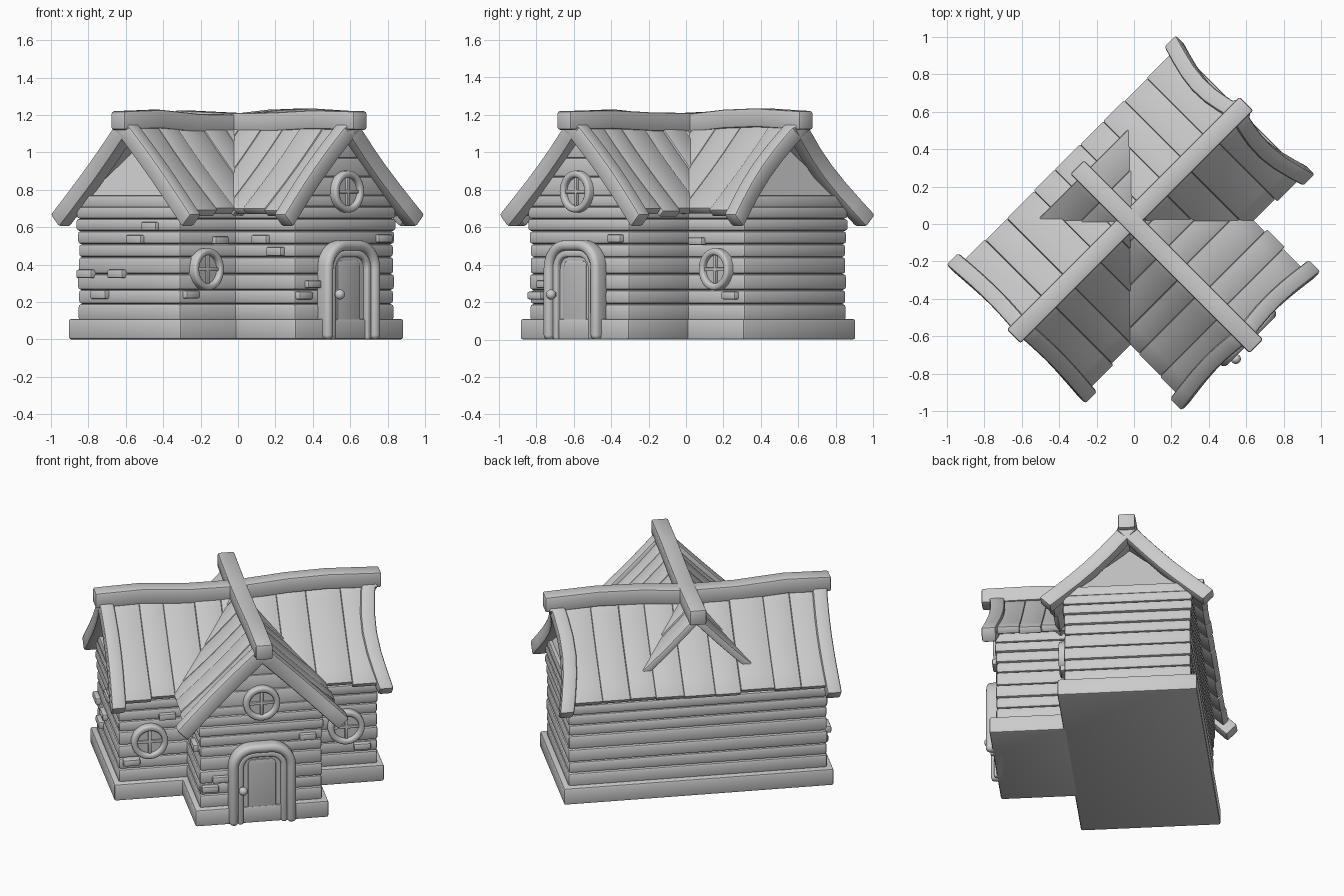
import bpy, bmesh, math, random
from mathutils import Matrix, Vector

if "Cube" in bpy.data.objects:
    bpy.data.objects.remove(bpy.data.objects["Cube"])

random.seed(4)
TURN = Matrix.Rotation(math.radians(45), 4, 'Z')   # house is built square, then turned 45 degrees
RIDGE_Y, RIDGE_Z = 0.03, 1.17
R2 = math.sqrt(2)


def finish(bm, name, bevel=0.0, segs=2):
    bmesh.ops.recalc_face_normals(bm, faces=bm.faces)
    if bevel:
        sharp = [e for e in bm.edges if len(e.link_faces) == 2 and e.calc_face_angle(0) > 0.6]
        bmesh.ops.bevel(bm, geom=sharp, offset=bevel, segments=segs, profile=0.5,
                        affect='EDGES', clamp_overlap=True)
    bm.transform(TURN)
    bmesh.ops.recalc_face_normals(bm, faces=bm.faces)
    me = bpy.data.meshes.new(name)
    bm.to_mesh(me)
    bm.free()
    ob = bpy.data.objects.new(name, me)
    bpy.context.collection.objects.link(ob)
    return ob


def add_box(bm, lo, hi):
    lo, hi = Vector(lo), Vector(hi)
    m = Matrix.Translation((lo + hi) / 2) @ Matrix.Diagonal((*(hi - lo), 1))
    bmesh.ops.create_cube(bm, size=1, matrix=m)


def box(name, lo, hi, bevel=0.01):
    bm = bmesh.new()
    add_box(bm, lo, hi)
    return finish(bm, name, bevel)


def hull(name, pts, bevel=0.0):
    bm = bmesh.new()
    vs = [bm.verts.new(p) for p in pts]
    bmesh.ops.convex_hull(bm, input=vs)
    bmesh.ops.dissolve_limit(bm, angle_limit=0.02, verts=bm.verts, edges=bm.edges)
    return finish(bm, name, bevel)


def slope_board(name, wing, side, t, s, n, bevel, bow=0.0, sag=0.0):
    """Board lying on a roof slope: t along the ridge, s down the slope, n off the slope."""
    bm = bmesh.new()
    add_box(bm, (t[0], s[0], n[0]), (t[1], s[1], n[1]))
    for k in range(1, 6):
        bmesh.ops.bisect_plane(bm, geom=bm.verts[:] + bm.edges[:] + bm.faces[:],
                               plane_co=(0, s[0] + (s[1] - s[0]) * k / 6, 0), plane_no=(0, 1, 0))
    for v in bm.verts:
        w = math.sin(math.pi * 1.1 * (v.co.y - s[0]) / (s[1] - s[0]))
        v.co.x += bow * w
        v.co.z += sag * w
    ridge = Vector((0, 1, 0)) if wing else Vector((1, 0, 0))
    out = Vector((side, 0, 0)) if wing else Vector((0, side, 0))
    down, nrm = (out - Vector((0, 0, 1))) / R2, (out + Vector((0, 0, 1))) / R2
    m = Matrix((ridge, down, nrm)).transposed().to_4x4()
    m.translation = (0, 0 if wing else RIDGE_Y, RIDGE_Z)
    bm.transform(m)
    return finish(bm, name, bevel)


def ridge_beam(name, wing, stations):
    bm = bmesh.new()
    rings = []
    for t, z in stations:
        ring = []
        for a, h in ((-.052, -.1), (.052, -.1), (.052, 0), (-.052, 0)):
            ring.append(bm.verts.new((a, t, z + h) if wing else (t, RIDGE_Y + a, z + h)))
        rings.append(ring)
    for a, b in zip(rings, rings[1:]):
        for i in range(4):
            bm.faces.new((a[i], a[(i + 1) % 4], b[(i + 1) % 4], b[i]))
    bm.faces.new(rings[0])
    bm.faces.new(rings[-1])
    return finish(bm, name, 0.012)


def arch(w, h, r, n=8):
    pts = [(-w, 0)]
    for cx, a0 in ((-w + r, 180), (w - r, 90)):
        for i in range(n + 1):
            a = math.radians(a0 - 90 * i / n)
            pts.append((cx + r * math.cos(a), h - r + r * math.sin(a)))
    return pts + [(w, 0)]


def circle(r, n=32):
    return [(r * math.cos(2 * math.pi * i / n), r * math.sin(2 * math.pi * i / n)) for i in range(n)]


def front_shape(name, outer, inner, at, y0, y1, closed, bevel=0.0):
    """Extrude a panel, or a band between two outlines, out of a front-facing wall."""
    bm = bmesh.new()
    put = lambda pts: [bm.verts.new((at[0] + x, y0, at[1] + z)) for x, z in pts]
    o = put(outer)
    if inner:
        q = put(inner)
        for i in range(len(o) if closed else len(o) - 1):
            j = (i + 1) % len(o)
            bm.faces.new((o[i], o[j], q[j], q[i]))
    else:
        bm.faces.new(o)
    ext = bmesh.ops.extrude_face_region(bm, geom=bm.faces[:])
    bmesh.ops.translate(bm, vec=(0, y1 - y0, 0), verts=[g for g in ext['geom'] if isinstance(g, bmesh.types.BMVert)])
    return finish(bm, name, bevel, 3)


# Stone footing
box('main_footing', (-.83, -.395, 0), (.83, .455, .11), .012)
box('wing_footing', (-.41, -.845, 0), (.41, -.3, .11), .012)

# Log courses of the walls
levels = [.10, .19, .265, .35, .44, .51, .58, .645, .71]
for i, (a, b) in enumerate(zip(levels, levels[1:])):
    j = random.uniform(-.006, .006)
    box(f'main_log_{i}', (-.80 - j, -.36 - j, a), (.80 + j, .42 + j, b), .016)
    box(f'wing_log_{i}', (-.38 - j, -.81 - j, a), (.38 + j, -.2, b), .016)

# Gable ends: one short course and a leaning infill on the main house, stacked planks on the wing
hull('main_gable_log', [(x, RIDGE_Y + y * w, z) for x in (-.8, .8) for y in (-1, 1)
                        for w, z in ((.39, .705), (.365, .77))], .012)
hull('main_gable_infill', [(x, RIDGE_Y + y, .765) for x in (-.78, .78) for y in (-.36, .36)]
     + [(-.62, RIDGE_Y, 1.11), (.62, RIDGE_Y, 1.11)])
rows = [.71, .77, .87, .97, 1.08]
for i, (a, b) in enumerate(zip(rows, rows[1:])):
    hull(f'wing_gable_plank_{i}', [(s * min(.38, 1.14 - z), y, z) for s in (-1, 1)
                                   for y in (-.81, -.4) for z in (a, b)], .01)

# Roof boards
for wing, t0, t1, count in ((False, -.80, .78, 9), (True, -.82, .38, 8)):
    part = 'wing' if wing else 'main'
    for side in (-1, 1):
        step = (t1 - t0) / count
        cuts = [t0] + [t0 + step * (k + random.uniform(-.15, .15)) for k in range(1, count)] + [t1]
        for k in range(count):
            up = random.uniform(-.005, .006)
            slope_board(f'{part}_roof_board_{side}_{k}', wing, side, (cuts[k], cuts[k + 1]),
                        (0, .675 + random.uniform(-.012, .012)), (-.045, up), .007,
                        sag=-.008)

# Barge boards along the gable edges
for side in (-1, 1):
    slope_board(f'main_barge_left_{side}', False, side, (-.86, -.77), (-.02, .732), (-.075, .02), .016, .012)
    slope_board(f'main_barge_right_{side}', False, side, (.77, .86), (-.02, .732), (-.075, .02), .016, -.045)
    slope_board(f'wing_barge_{side}', True, side, (-.88, -.79), (-.02, .732), (-.075, .02), .016, .02)

# Uneven ridge beams
ridge_beam('main_ridge_beam', False, [(-.88, 1.22), (-.6, 1.228), (-.3, 1.205), (0, 1.203),
                                      (.3, 1.228), (.55, 1.235), (.88, 1.22)])
ridge_beam('wing_ridge_beam', True, [(-.925, 1.22), (-.6, 1.225), (-.3, 1.213), (0, 1.21), (.43, 1.225)])

# Arched door with a stepped frame, panel and knob
front_shape('door_frame', arch(.205, .53, .15), arch(.15, .475, .10), (0, 0), -.79, -.885, False, .024)
front_shape('door_inner_frame', arch(.152, .477, .10), arch(.115, .44, .065), (0, 0), -.79, -.862, False, .012)
front_shape('door_leaf', arch(.12, .445, .06), None, (0, .0), -.79, -.835, True)
front_shape('door_panel', arch(.085, .36, .03), None, (0, .06), -.80, -.841, True, .004)
bm = bmesh.new()
bmesh.ops.create_uvsphere(bm, u_segments=20, v_segments=12, radius=.027,
                          matrix=Matrix.Translation((-.125, -.895, .24)))
add_box(bm, (-.133, -.885, .232), (-.117, -.83, .248))
finish(bm, 'door_knob')

# Round windows with crossed bars
for name, x, z, wall in (('gable_window', 0, .79, -.81), ('left_window', -.61, .375, -.36),
                         ('right_window', .60, .375, -.36)):
    front_shape(name + '_ring', circle(.112), circle(.076), (x, z), wall + .03, wall - .04, True, .013)
    front_shape(name + '_pane', circle(.085), None, (x, z), wall + .03, wall - .012, True)
    box(name + '_bar_upright', (x - .009, wall - .026, z - .08), (x + .009, wall, z + .08), .003)
    box(name + '_bar_level', (x - .08, wall - .026, z - .009), (x + .08, wall, z + .009), .003)

# Loose bricks showing on the walls
for i, (x, z, wall) in enumerate(((-.50, .53, -.36), (-.72, .24, -.36), (.70, .235, -.36), (.45, .525, -.36),
                                  (-.315, .235, -.81), (-.25, .295, -.81), (.285, .54, -.81))):
    box(f'front_brick_{i}', (x - .052, wall - .025, z - .021), (x + .052, wall + .03, z + .021), .009)
for i, (y, z, wall) in enumerate(((-.145, .605, -.8), (-.03, .535, -.8), (.345, .35, -.8), (.11, .35, -.8),
                                  (.24, .24, -.8), (-.56, .535, -.38), (-.67, .47, -.38))):
    box(f'side_brick_{i}', (wall - .025, y - .058, z - .023), (wall + .03, y + .058, z + .023), .009)

# Smooth the rounded edges, keep corners crisp
bpy.ops.object.select_all(action='SELECT')
bpy.context.view_layer.objects.active = bpy.context.collection.objects[0]
bpy.ops.object.shade_smooth_by_angle(angle=math.radians(35))
